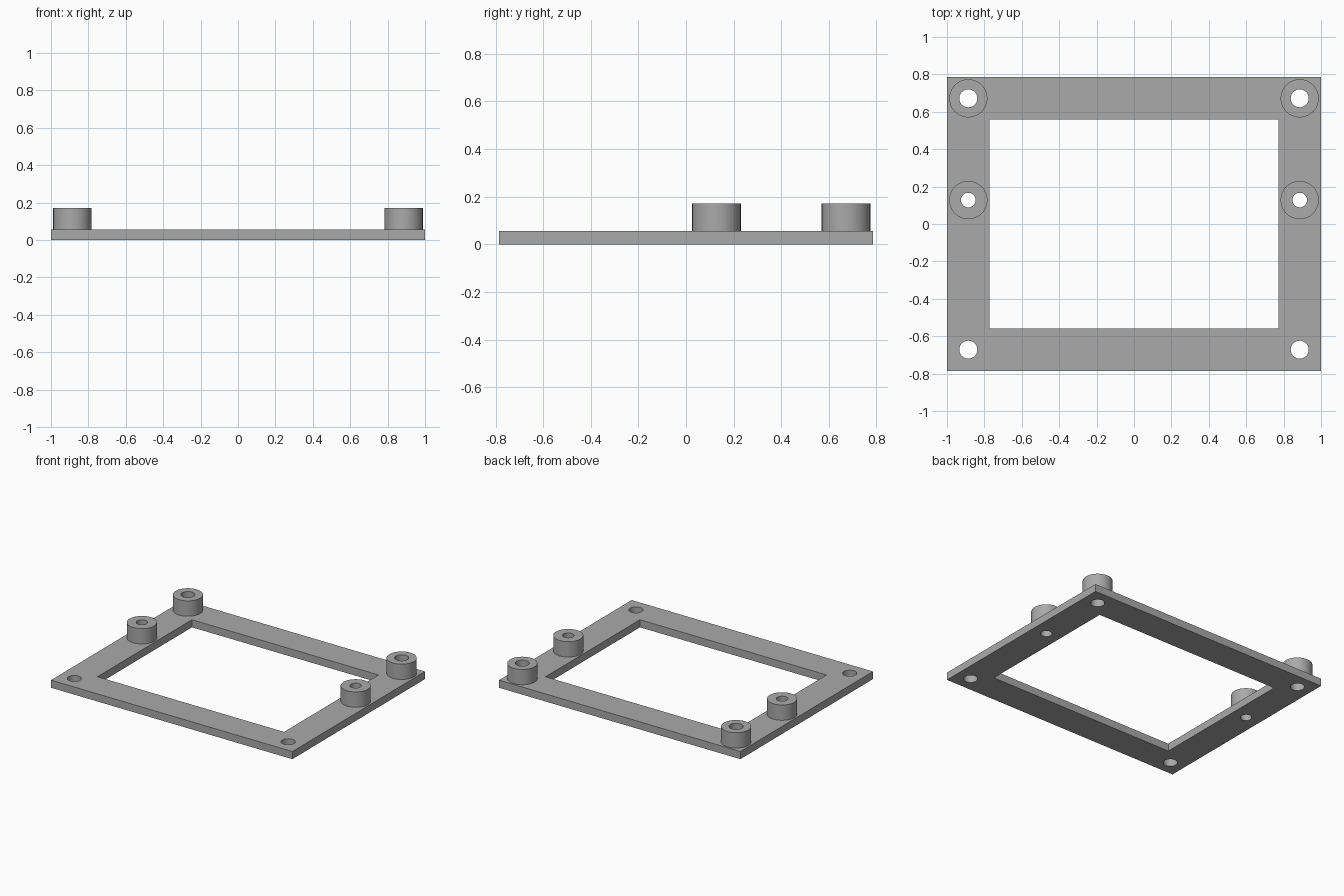
import bpy
import math

SEGMENTS = 64
PLATE_TOP = 0.057
BOSS_TOP = 0.172
HOLE_X = 0.886
REAR_Y, MIDDLE_Y, FRONT_Y = 0.672, 0.128, -0.672
WIDE, NARROW = 0.048, 0.039

default_cube = bpy.data.objects.get("Cube")
if default_cube:
    bpy.data.objects.remove(default_cube, do_unlink=True)

grey = bpy.data.materials.new("plain grey")
grey.use_nodes = True
grey.diffuse_color = (0.4, 0.4, 0.4, 1)
grey.node_tree.nodes["Principled BSDF"].inputs["Base Color"].default_value = grey.diffuse_color


def box(name, size_x, size_y, bottom, top):
    bpy.ops.mesh.primitive_cube_add(size=1, location=(0, 0, (bottom + top) / 2))
    obj = bpy.context.object
    obj.name = name
    obj.scale = (size_x, size_y, top - bottom)
    bpy.ops.object.transform_apply(location=True, rotation=False, scale=True)
    return obj


def cylinder(name, x, y, radius, bottom, top):
    bpy.ops.mesh.primitive_cylinder_add(
        vertices=SEGMENTS, radius=radius, depth=top - bottom,
        location=(x, y, (bottom + top) / 2))
    obj = bpy.context.object
    obj.name = name
    return obj


def cut(target, cutter):
    """Subtract the cutter from the target, then discard it."""
    cutter.hide_render = True
    bpy.ops.object.select_all(action="DESELECT")
    bpy.context.view_layer.objects.active = target
    target.select_set(True)
    mod = target.modifiers.new("cut", "BOOLEAN")
    mod.operation = "DIFFERENCE"
    mod.solver = "EXACT"
    mod.object = cutter
    bpy.ops.object.modifier_apply(modifier=mod.name)
    bpy.data.objects.remove(cutter, do_unlink=True)


def finish(obj):
    obj.data.materials.clear()
    obj.data.materials.append(grey)
    bpy.ops.object.select_all(action="DESELECT")
    bpy.context.view_layer.objects.active = obj
    obj.select_set(True)
    bpy.ops.object.shade_smooth_by_angle(angle=math.radians(30))


# Flat rectangular frame with a large window
frame = box("frame_plate", 2.0, 1.57, 0, PLATE_TOP)
cut(frame, box("window_cutter", 1.546, 1.118, -0.1, 0.2))

# Screw holes on both sides, with raised bosses at the rear and middle
rows = [("rear", REAR_Y, WIDE, True),
        ("middle", MIDDLE_Y, NARROW, True),
        ("front", FRONT_Y, WIDE, False)]
for side, x in (("left", HOLE_X), ("right", -HOLE_X)):
    for row, y, radius, has_boss in rows:
        cut(frame, cylinder("hole_cutter", x, y, radius, -0.1, 0.3))
        if has_boss:
            boss = cylinder(f"{row}_{side}_boss", x, y, 0.102, PLATE_TOP, BOSS_TOP)
            cut(boss, cylinder("bore_cutter", x, y, radius, -0.1, 0.3))
            finish(boss)
finish(frame)
